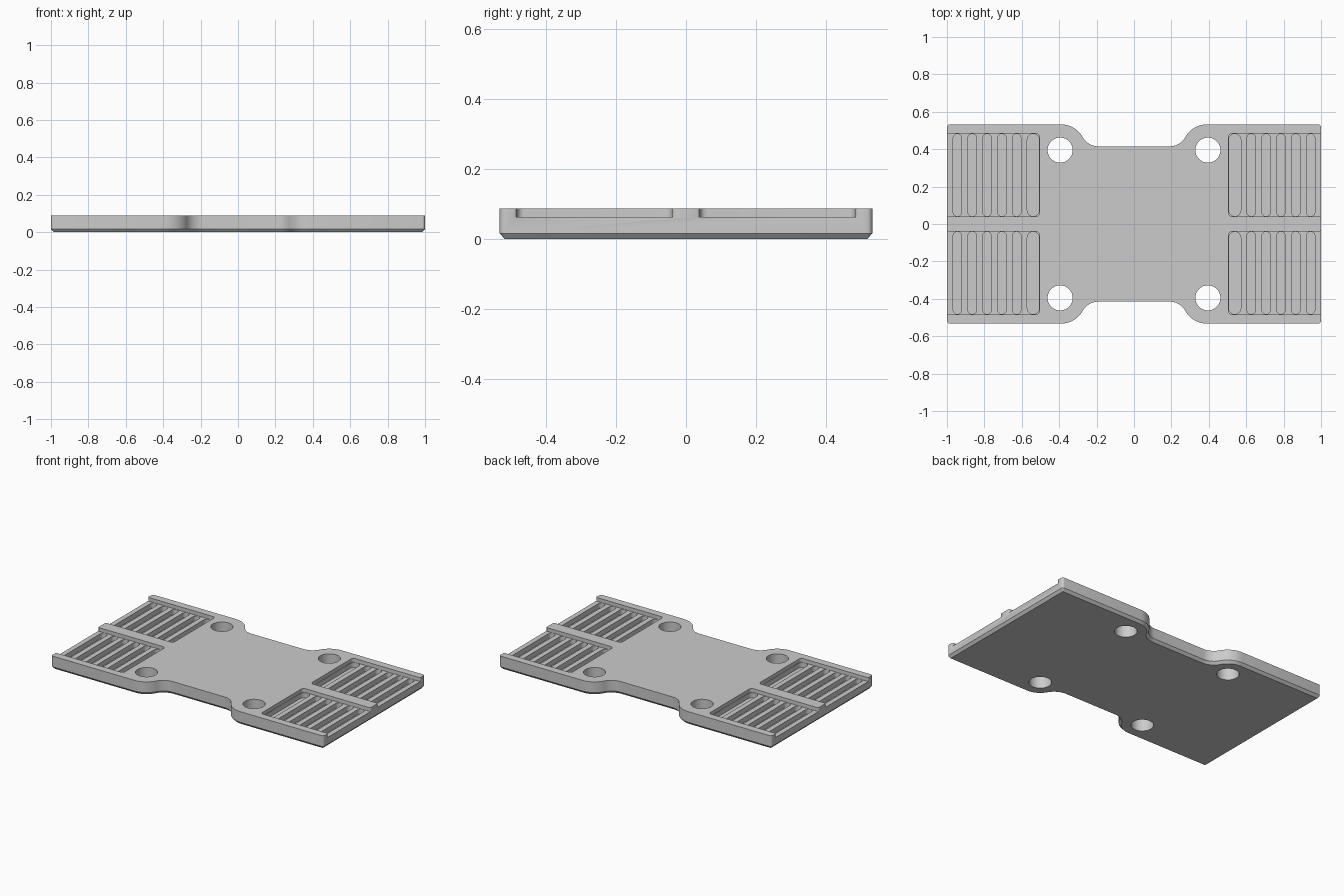
import bpy, bmesh, math
from math import radians, degrees, cos, sin, atan2

cube = bpy.data.objects.get("Cube")
if cube:
    bpy.data.objects.remove(cube, do_unlink=True)

HALF_X, HALF_Y, HEIGHT = 1.0, 0.5325, 0.088
WAIST_Y = 0.415
POCKET_Z, SLOT_Z = 0.063, 0.03
HOLE = 0.395
SIGNS = [(1, 1), (-1, 1), (-1, -1), (1, -1)]

grey = bpy.data.materials.new("plain grey")
grey.use_nodes = True
colour = (0.6, 0.6, 0.6, 1)
grey.diffuse_color = colour
grey.node_tree.nodes["Principled BSDF"].inputs["Base Color"].default_value = colour


def arc(cx, cy, r, start, end, steps=10):
    angles = [radians(start + (end - start) * i / steps) for i in range(steps + 1)]
    return [(cx + r * cos(a), cy + r * sin(a)) for a in angles]


def mirrored(points, sx, sy):
    out = [(x * sx, y * sy) for x, y in points]
    return out if sx * sy > 0 else out[::-1]


def add_prism(bm, layers):
    """Solid through stacked outlines, each given as (points, z)."""
    rings = [[bm.verts.new((x, y, z)) for x, y in pts] for pts, z in layers]
    bm.faces.new(rings[0][::-1])
    bm.faces.new(rings[-1])
    n = len(rings[0])
    for low, high in zip(rings, rings[1:]):
        for i in range(n):
            j = (i + 1) % n
            bm.faces.new((low[i], low[j], high[j], high[i]))


def make_object(name, bm):
    bmesh.ops.recalc_face_normals(bm, faces=bm.faces)
    mesh = bpy.data.meshes.new(name)
    bm.to_mesh(mesh)
    bm.free()
    mesh.materials.append(grey)
    obj = bpy.data.objects.new(name, mesh)
    bpy.context.collection.objects.link(obj)
    return obj


def plate_outline(inset):
    # Ear arc runs around the hole, then a tangent arc flows into the waist
    ear_x, ear_y, ear_r = 0.39, 0.4, HALF_Y - 0.4
    dx, dy = 0.2, WAIST_Y - ear_y
    neck_r = (dx * dx + dy * dy - ear_r ** 2) / (2 * (ear_r - dy))
    turn = degrees(atan2(dy + neck_r, dx))
    corner = 0.016
    quarter = arc(HALF_X - corner, HALF_Y - corner, corner - inset, 0, 90, 5)
    quarter += arc(ear_x, ear_y, ear_r - inset, 90, 180 - turn, 14)
    quarter += arc(ear_x - dx, WAIST_Y + neck_r, neck_r + inset, -turn, -90, 14)
    return [p for sx, sy in SIGNS for p in mirrored(quarter, sx, sy)]


# Plate body with chamfered underside
bm = bmesh.new()
add_prism(bm, [(plate_outline(0.015), 0), (plate_outline(0), 0.017),
               (plate_outline(0), HEIGHT)])
plate = make_object("mounting_plate", bm)

# Four bolt holes
holes = bmesh.new()
for sx, sy in SIGNS:
    add_prism(holes, [(arc(sx * HOLE, sy * HOLE, 0.067, 0, 352.5, 47), z) for z in (-0.1, 0.2)])

# Four shallow pockets, open at the plate ends with rounded mouths
pockets = bmesh.new()
x0, y0, y1, fillet, mouth = 0.505, 0.04, 0.483, 0.02, 0.012
lip_x = HALF_X + 0.001 - mouth
pocket = arc(lip_x, y1 + mouth, mouth, 0, -90, 5)
pocket += arc(x0 + fillet, y1 - fillet, fillet, 90, 180, 6)
pocket += arc(x0 + fillet, y0 + fillet, fillet, 180, 270, 6)
pocket += arc(lip_x, y0 - mouth, mouth, 90, 0, 5)
pocket += [(1.05, y0 - mouth), (1.05, y1 + mouth)]
for sx, sy in SIGNS:
    shape = mirrored(pocket, sx, sy)
    add_prism(pockets, [(shape, POCKET_Z), (shape, 0.2)])

# Six round-ended grip slots in each pocket floor
slots = bmesh.new()
for i in range(6):
    right = 0.967 - i * 0.0792
    left = right - 0.046 if i < 5 else x0 + 0.002
    r = (right - left) / 2
    mid = (right + left) / 2
    slot = arc(mid, y1 - 0.001 - r, r, 0, 180) + arc(mid, y0 + 0.001 + r, r, 180, 360)
    for sx, sy in SIGNS:
        shape = mirrored(slot, sx, sy)
        add_prism(slots, [(shape, SLOT_Z), (shape, 0.075)])

# Cut the details out of the plate
for name, cutter_mesh in (("hole", holes), ("pocket", pockets), ("slot", slots)):
    cutter = make_object(name + "_cutter", cutter_mesh)
    cutter.hide_render = True
    cutter.hide_set(True)
    cut = plate.modifiers.new(name + " cut", "BOOLEAN")
    cut.operation, cut.solver, cut.object = "DIFFERENCE", "EXACT", cutter

bpy.ops.object.select_all(action="DESELECT")
plate.select_set(True)
bpy.context.view_layer.objects.active = plate
for mod in [m.name for m in plate.modifiers]:
    bpy.ops.object.modifier_apply(modifier=mod)
for helper in [o for o in bpy.data.objects if o.name.endswith("_cutter")]:
    bpy.data.objects.remove(helper, do_unlink=True)
bpy.ops.object.shade_smooth_by_angle(angle=radians(30))
